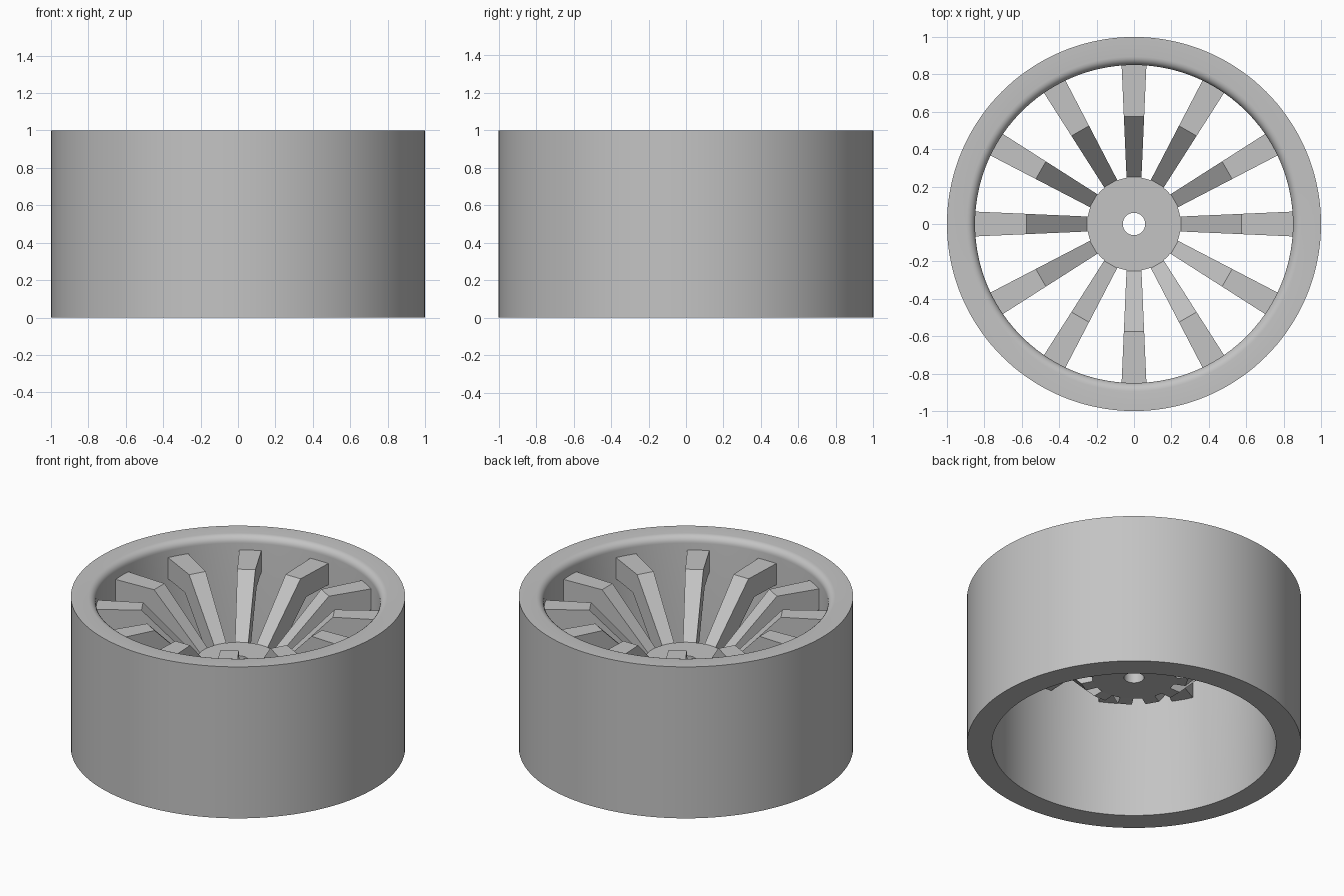
import bpy, bmesh, math
from mathutils import Matrix, Vector

cube = bpy.data.objects.get("Cube")
if cube:
    bpy.data.objects.remove(cube, do_unlink=True)

# single metal colour
grey = bpy.data.materials.new("light_grey")
grey.use_nodes = True
colour = (0.55, 0.55, 0.55, 1)
grey.diffuse_color = colour
grey.node_tree.nodes["Principled BSDF"].inputs["Base Color"].default_value = colour


def finish(name, bm):
    bmesh.ops.recalc_face_normals(bm, faces=bm.faces)
    mesh = bpy.data.meshes.new(name)
    bm.to_mesh(mesh)
    bm.free()
    mesh.materials.append(grey)
    obj = bpy.data.objects.new(name, mesh)
    bpy.context.collection.objects.link(obj)
    bpy.ops.object.select_all(action='DESELECT')
    obj.select_set(True)
    bpy.context.view_layer.objects.active = obj
    bpy.ops.object.shade_smooth_by_angle(angle=math.radians(30))
    return obj


def lathe(name, profile, steps):
    """Revolve a closed (radius, height) outline about z."""
    bm = bmesh.new()
    verts = [bm.verts.new((r, 0, z)) for r, z in profile]
    edges = [bm.edges.new((v, verts[i - 1])) for i, v in enumerate(verts)]
    bmesh.ops.spin(bm, geom=verts + edges, cent=(0, 0, 0), axis=(0, 0, 1),
                   angle=math.tau, steps=steps, use_merge=True)
    bmesh.ops.remove_doubles(bm, verts=bm.verts, dist=1e-5)
    return finish(name, bm)


# rim barrel with a rounded inner lip
OUTER, INNER, LIP = 1.0, 0.85, 0.045
lip = [(INNER + LIP - LIP * math.cos(a), 1 - LIP + LIP * math.sin(a))
       for a in (math.radians(15 * i) for i in range(7))]
lathe("rim", [(INNER, 0)] + lip + [(OUTER, 1), (OUTER, 0)], 144)

# hub disc with centre bore
HUB_TOP, HUB_BOTTOM = 0.58, 0.46
lathe("hub", [(0.06, HUB_BOTTOM), (0.06, HUB_TOP),
              (0.25, HUB_TOP), (0.25, HUB_BOTTOM)], 96)

# bent spokes: level at the hub, rising, then level at the rim
side = [(0.2, HUB_TOP - 0.005), (0.25, HUB_TOP - 0.005), (0.575, 0.91), (0.86, 0.91),
        (0.86, 0.77), (0.63, 0.77), (0.32, HUB_BOTTOM), (0.2, HUB_BOTTOM + 0.005)]


def half_width(r):
    return 0.029 + 0.044 * r


for n in range(12):
    bm = bmesh.new()
    left, right = ([bm.verts.new((r, s * half_width(r), z)) for r, z in side]
                   for s in (1, -1))
    bm.faces.new(left)
    bm.faces.new(right[::-1])
    for i in range(len(side)):
        bm.faces.new((left[i - 1], left[i], right[i], right[i - 1]))
    bmesh.ops.rotate(bm, verts=bm.verts, cent=Vector(),
                     matrix=Matrix.Rotation(math.tau * n / 12, 3, 'Z'))
    finish(f"spoke_{n + 1}", bm)
